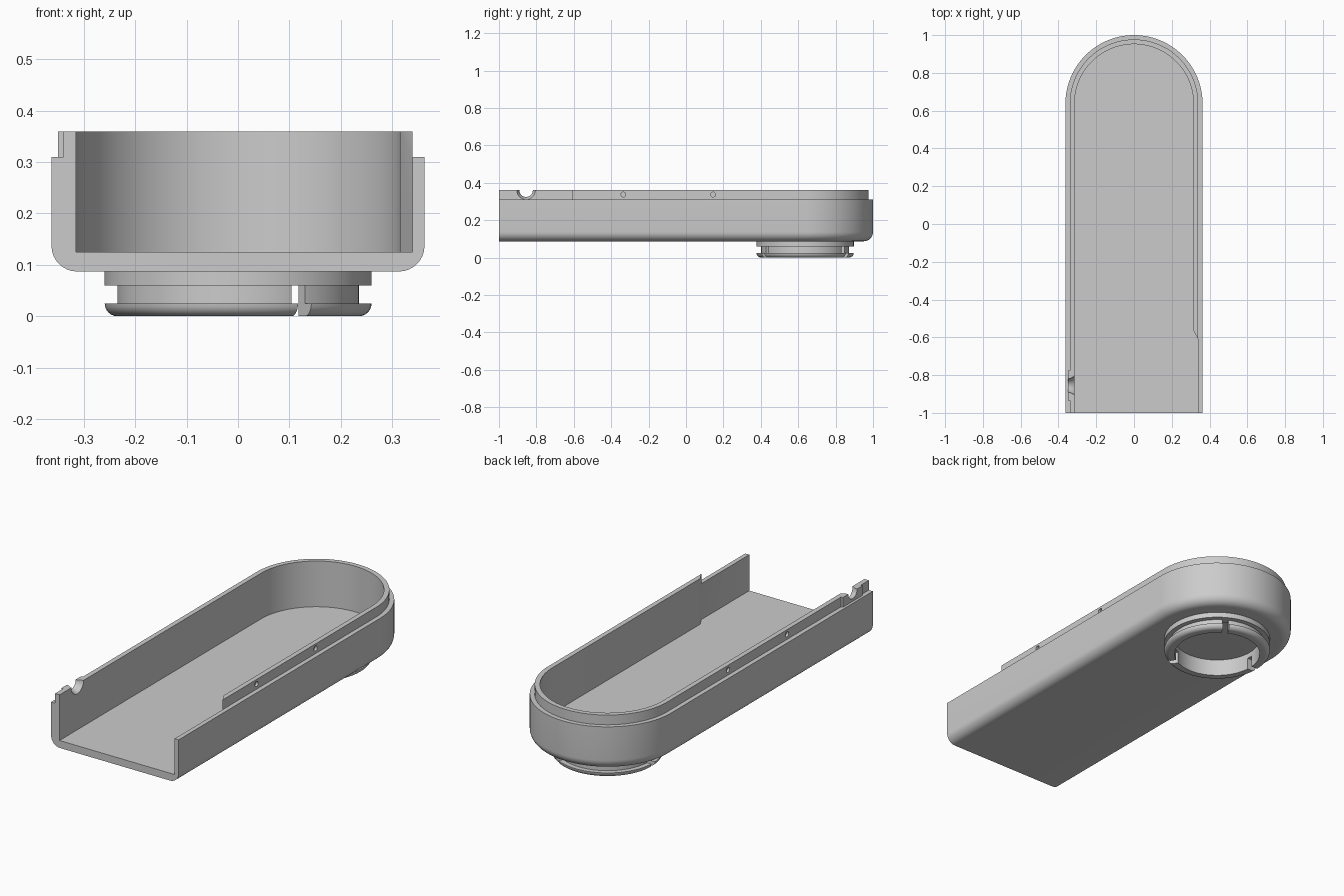
import bpy, bmesh, math
from mathutils import Matrix, Vector

if "Cube" in bpy.data.objects:
    bpy.data.objects.remove(bpy.data.objects["Cube"])

HALF, LIP, INNER = 0.363, 0.34, 0.315      # half widths of wall, lip and cavity
BASE, FLOOR, STEP, TOP = 0.087, 0.125, 0.31, 0.36
CY = 1 - HALF                              # centre of the round end

grey = bpy.data.materials.new("Plain grey")
grey.use_nodes = True
grey.diffuse_color = (0.6, 0.6, 0.6, 1)
grey.node_tree.nodes["Principled BSDF"].inputs["Base Color"].default_value = (0.6, 0.6, 0.6, 1)


def finish(name, bm):
    bmesh.ops.recalc_face_normals(bm, faces=bm.faces)
    mesh = bpy.data.meshes.new(name)
    bm.to_mesh(mesh)
    bm.free()
    mesh.materials.append(grey)
    ob = bpy.data.objects.new(name, mesh)
    bpy.context.collection.objects.link(ob)
    return ob


def prism(name, outline, z0, z1):
    bm = bmesh.new()
    face = bm.faces.new([bm.verts.new((x, y, z0)) for x, y in outline])
    ext = bmesh.ops.extrude_face_region(bm, geom=[face])["geom"]
    bmesh.ops.translate(bm, vec=(0, 0, z1 - z0),
                        verts=[v for v in ext if isinstance(v, bmesh.types.BMVert)])
    return finish(name, bm)


def box(name, lo, hi):
    return prism(name, [(lo[0], lo[1]), (hi[0], lo[1]), (hi[0], hi[1]), (lo[0], hi[1])], lo[2], hi[2])


def cone(name, x0, x1, y, z, r0, r1, sides=32):
    """Round cutter along x, radius r0 at x0 and r1 at x1."""
    bm = bmesh.new()
    bmesh.ops.create_cone(bm, cap_ends=True, segments=sides, radius1=r0, radius2=r1, depth=x1 - x0,
                          matrix=Matrix.Translation(((x0 + x1) / 2, y, z)) @ Matrix.Rotation(math.pi / 2, 4, 'Y'))
    return finish(name, bm)


def combine(target, tool, operation='DIFFERENCE'):
    tool.hide_render = True
    mod = target.modifiers.new("Combine", 'BOOLEAN')
    mod.operation, mod.solver, mod.object = operation, 'EXACT', tool
    bpy.context.view_layer.objects.active = target
    bpy.ops.object.modifier_apply(modifier=mod.name)
    bpy.data.objects.remove(tool)


def smooth(ob):
    bpy.ops.object.select_all(action='DESELECT')
    ob.select_set(True)
    bpy.context.view_layer.objects.active = ob
    bpy.ops.object.shade_smooth_by_angle(angle=math.radians(30))


def fillet(r_out, z, size, steps):
    """Quarter round from a flat underside up to a vertical wall."""
    angles = [math.pi / 2 * i / steps for i in range(steps + 1)]
    return [(r_out - size + size * math.sin(a), z + size - size * math.cos(a)) for a in angles]


# Tray: wall section swept along a U-shaped path, open at the front
section = fillet(HALF, BASE, 0.05, 8) + [(HALF, STEP), (LIP, STEP), (LIP, TOP), (INNER, TOP), (INNER, FLOOR)]
bm = bmesh.new()
rows = []
for w, z in section:
    arc = [math.pi * i / 64 for i in range(65)]
    path = [(w, -1)] + [(w * math.cos(a), CY + w * math.sin(a)) for a in arc] + [(-w, -1)]
    rows.append([bm.verts.new((x, y, z)) for x, y in path])
for a, b in zip(rows, rows[1:]):
    for i in range(len(a) - 1):
        bm.faces.new((a[i], a[i + 1], b[i + 1], b[i]))
bm.faces.new(rows[0])
bm.faces.new(rows[-1])
bm.faces.new([r[0] for r in rows] + [r[-1] for r in reversed(rows)])
tray = finish("tray", bm)

# Pad outside the lip, then the flared cable notch through both
NOTCH_Y = -0.855
combine(tray, box("notch_pad", (-0.35, NOTCH_Y - 0.08, STEP - 0.01), (-0.33, NOTCH_Y + 0.08, TOP)), 'UNION')
combine(tray, cone("notch_cutter", -0.40, -0.30, NOTCH_Y, TOP, 0.036, 0.036))
combine(tray, cone("flare_cutter", -0.34, -0.30, NOTCH_Y, TOP, 0.036, 0.058))

# Thinned, lowered wall near the front on the left side
combine(tray, prism("wall_cutter", [(0.29, -1.1), (LIP, -1.1), (LIP, -0.61), (INNER, -0.565), (0.29, -0.565)],
                    FLOOR, 0.5))

# Snap dimples on both sides of the lip
for side in (-1, 1):
    for y in (-0.335, 0.145):
        x = side * LIP
        combine(tray, cone("dimple_cutter", x - 0.012, x + 0.012, y, 0.337, 0.013, 0.013, 20))
smooth(tray)

# Snap ring below the round end
ring = [(0.21, 0)] + fillet(0.26, 0, 0.025, 6) + [(0.235, 0.025), (0.235, 0.06), (0.26, 0.06),
                                                  (0.26, 0.092), (0.21, 0.092)]
bm = bmesh.new()
loops = []
for i in range(96):
    a = 2 * math.pi * i / 96
    loops.append([bm.verts.new((r * math.cos(a), CY + r * math.sin(a), z)) for r, z in ring])
for i, a in enumerate(loops):
    b = loops[(i + 1) % len(loops)]
    for j in range(len(ring)):
        k = (j + 1) % len(ring)
        bm.faces.new((a[j], b[j], b[k], a[k]))
snap_ring = finish("snap_ring", bm)

# Three slots that split the ring into tabs
for degrees in (60, 180, 300):
    slot = box("slot_cutter", (0.15, -0.015, -0.1), (0.3, 0.015, 0.06))
    slot.data.transform(Matrix.Translation(Vector((0, CY, 0))) @ Matrix.Rotation(math.radians(degrees), 4, 'Z'))
    combine(snap_ring, slot)
smooth(snap_ring)
